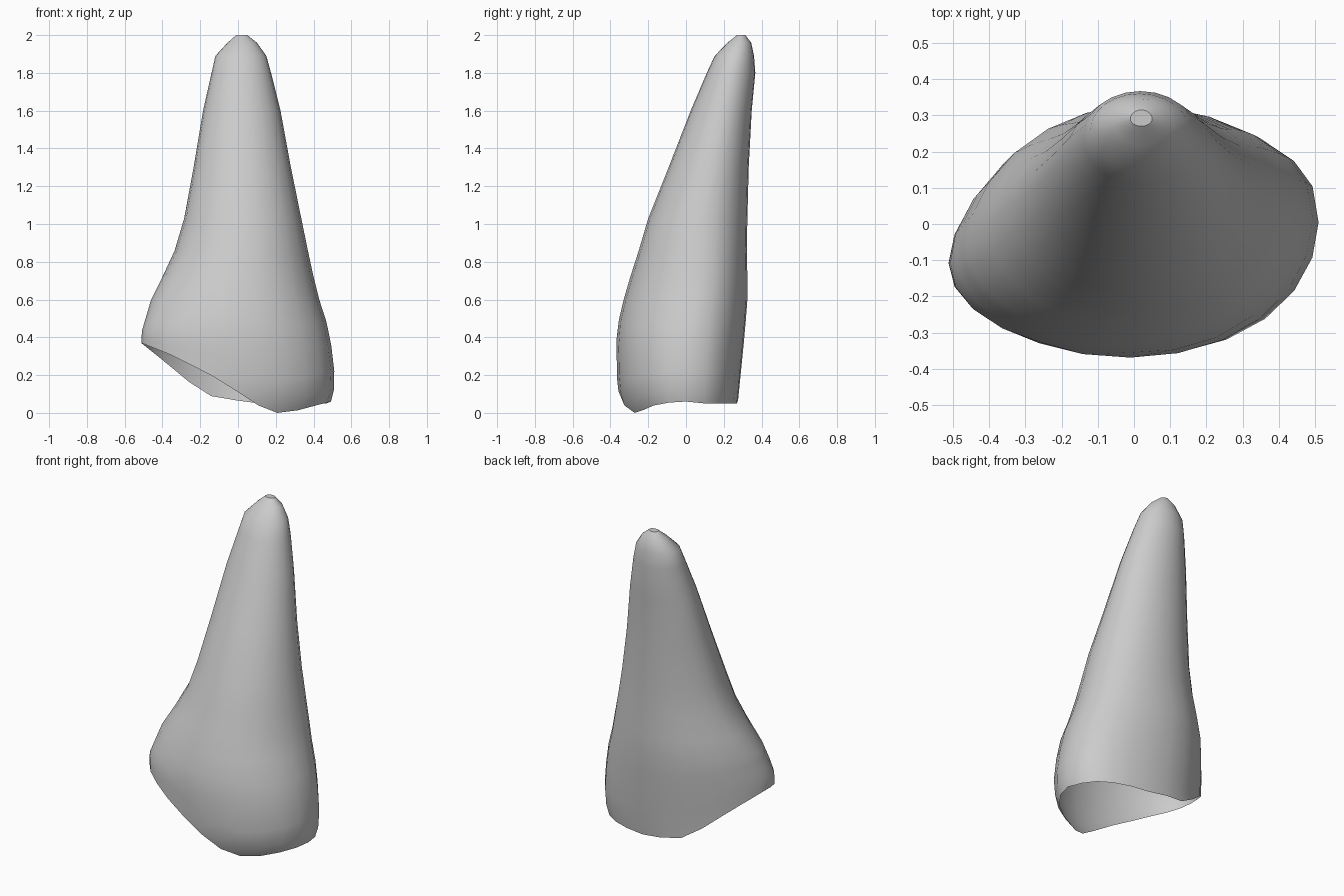
import bpy, bmesh, math

if "Cube" in bpy.data.objects:
    bpy.data.objects.remove(bpy.data.objects["Cube"], do_unlink=True)

SIDES = 24

# Horn profile: z, left x, right x, front y, back y, widest y on left, widest y on right
PROFILE = [
    (0.00, -0.52, 0.45, -0.31, 0.265, -0.10, 0.00),
    (0.06, -0.52, 0.492, -0.35, 0.275, -0.10, 0.00),
    (0.16, -0.52, 0.517, -0.364, 0.285, -0.10, 0.00),
    (0.43, -0.51, 0.485, -0.37, 0.312, -0.11, 0.02),
    (0.60, -0.46, 0.43, -0.33, 0.325, -0.05, 0.05),
    (0.72, -0.40, 0.40, -0.295, 0.325, 0.01, 0.07),
    (0.86, -0.335, 0.37, -0.25, 0.322, 0.06, 0.08),
    (1.03, -0.285, 0.335, -0.20, 0.325, 0.09, 0.09),
    (1.30, -0.235, 0.28, -0.092, 0.332, 0.14, 0.14),
    (1.60, -0.185, 0.225, 0.025, 0.348, 0.20, 0.20),
    (1.80, -0.14, 0.175, 0.11, 0.367, 0.24, 0.24),
    (1.89, -0.12, 0.15, 0.152, 0.36, 0.26, 0.26),
    (1.96, -0.055, 0.10, 0.22, 0.345, 0.28, 0.28),
    (2.00, -0.01, 0.05, 0.27, 0.315, 0.29, 0.29),
]

# Height of the open rim from left (-1) to right (+1), along the front and the back
RIM_FRONT = [(-1, 0.37), (-0.65, 0.30), (-0.2, 0.18), (0.2, 0.05),
             (0.48, 0.0), (0.62, 0.0), (1, 0.06)]
RIM_BACK = [(-1, 0.37), (-0.77, 0.28), (-0.5, 0.165), (-0.27, 0.09), (0.2, 0.05), (1, 0.05)]


def sample(table, key):
    """Linear interpolation of the table rows by their first column."""
    for low, high in zip(table, table[1:]):
        if key <= high[0]:
            t = max(0, (key - low[0]) / (high[0] - low[0]))
            return [a + (b - a) * t for a, b in zip(low[1:], high[1:])]
    return table[-1][1:]


def shell_point(angle, z):
    """Point on the horn's oval section at the given height."""
    left, right, front, back, mid_left, mid_right = sample(PROFILE, z)
    c, s = math.cos(angle), math.sin(angle)
    centre, half = (left + right) / 2, (right - left) / 2
    mid = mid_left + (mid_right - mid_left) * (c + 1) / 2
    if s <= 0:
        return centre + half * c, mid + (mid - front) * s, z
    # The back is fuller on the right and flatter on the left, fading upward
    fade = max(0, 1 - z / 1.4)
    power = 2 + (0.5 if c > 0 else -0.4) * fade
    bulge = max(0, 1 - abs(c) ** power) ** (1 / power)
    return centre + half * c, mid + (back - mid) * bulge, z


angles = [2 * math.pi * i / SIDES for i in range(SIDES)]
bm = bmesh.new()
rings = []

# Flared base: rings blend from the slanted rim to a level ring
for blend in (0, 0.12, 0.3, 0.55, 0.78, 1):
    ring = []
    for a in angles:
        rim = sample(RIM_BACK if math.sin(a) > 0 else RIM_FRONT, math.cos(a))[0]
        ring.append(bm.verts.new(shell_point(a, rim + (0.6 - rim) * blend)))
    rings.append(ring)

# Tapering upper part
for row in PROFILE[5:]:
    rings.append([bm.verts.new(shell_point(a, row[0])) for a in angles])

for lower, upper in zip(rings, rings[1:]):
    for i in range(SIDES):
        j = (i + 1) % SIDES
        bm.faces.new((lower[i], lower[j], upper[j], upper[i]))
bm.faces.new(rings[-1])

mesh = bpy.data.meshes.new("horn_shell")
bm.to_mesh(mesh)
bm.free()
horn = bpy.data.objects.new("horn_shell", mesh)
bpy.context.collection.objects.link(horn)

# Plain grey surface
grey = bpy.data.materials.new("light_grey")
grey.use_nodes = True
colour = (0.6, 0.6, 0.6, 1)
grey.diffuse_color = colour
grey.node_tree.nodes["Principled BSDF"].inputs["Base Color"].default_value = colour
mesh.materials.append(grey)

bpy.context.view_layer.objects.active = horn
horn.select_set(True)
bpy.ops.object.shade_smooth_by_angle(angle=math.radians(35))
